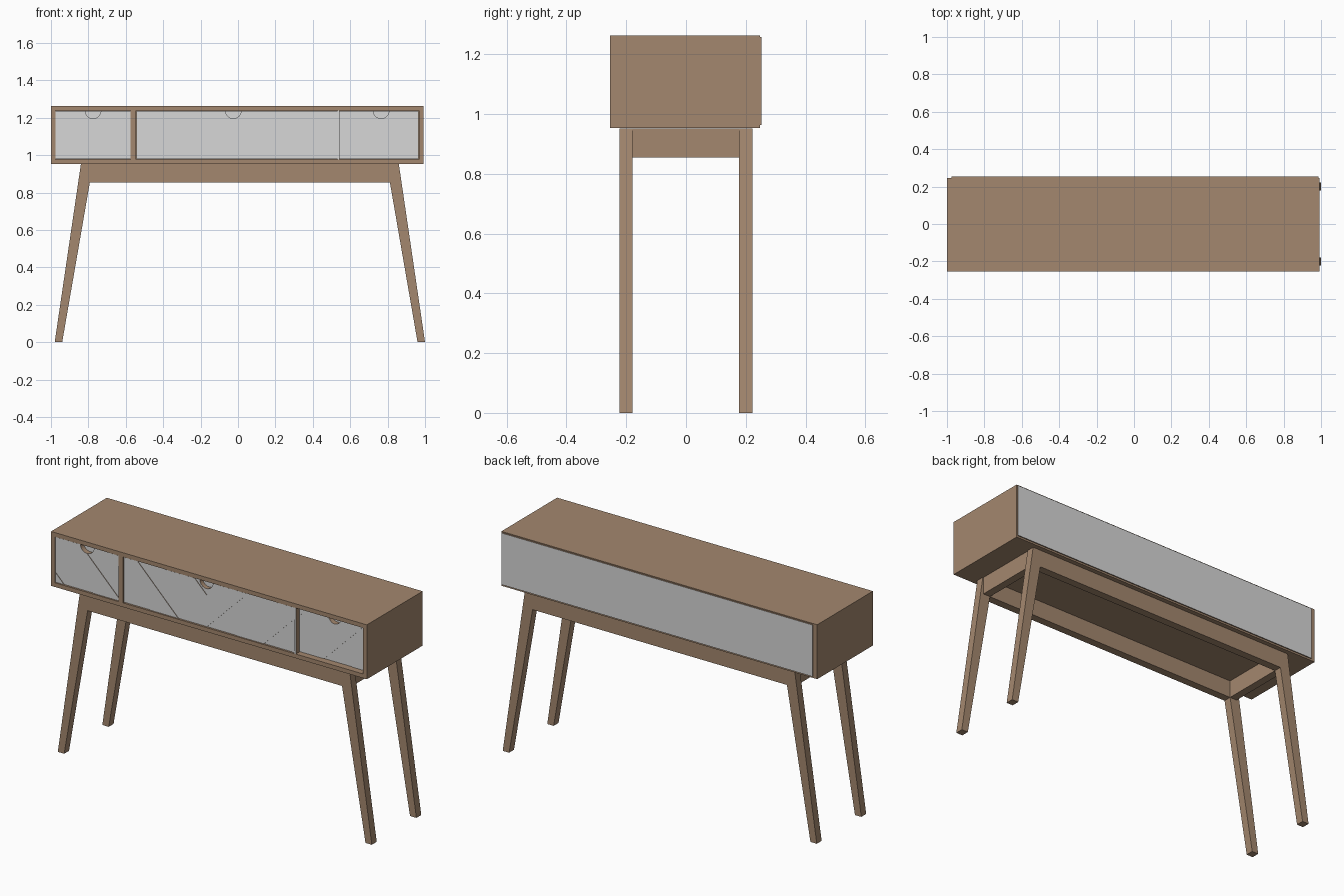
import bpy, bmesh
from mathutils import Vector

if "Cube" in bpy.data.objects:
    bpy.data.objects.remove(bpy.data.objects["Cube"], do_unlink=True)


def make_material(name, rgb):
    mat = bpy.data.materials.new(name)
    mat.use_nodes = True
    mat.diffuse_color = (*rgb, 1)
    mat.node_tree.nodes["Principled BSDF"].inputs["Base Color"].default_value = (*rgb, 1)
    return mat


wood = make_material("warm wood", (0.37, 0.245, 0.158))
grey = make_material("light grey", (0.68, 0.68, 0.68))


def add_object(name, bm, *mats):
    bmesh.ops.recalc_face_normals(bm, faces=bm.faces)
    mesh = bpy.data.meshes.new(name)
    bm.to_mesh(mesh)
    bm.free()
    for mat in mats:
        mesh.materials.append(mat)
    obj = bpy.data.objects.new(name, mesh)
    bpy.context.collection.objects.link(obj)
    return obj


def box_bm(lo, hi):
    bm = bmesh.new()
    bmesh.ops.create_cube(bm, size=1)
    lo, hi = Vector(lo), Vector(hi)
    for v in bm.verts:
        v.co = (lo + hi) / 2 + v.co * (hi - lo)
    return bm


def front_faces(bm):
    bm.normal_update()
    return [f for f in bm.faces if f.normal.y < -0.9]


def push_faces(bm, faces, dy, keep=False):
    """Extrude faces along y, dropping the faces they started from."""
    ext = bmesh.ops.extrude_face_region(bm, geom=faces, use_keep_orig=True)
    moved = [g for g in ext["geom"] if isinstance(g, bmesh.types.BMVert)]
    bmesh.ops.translate(bm, vec=(0, dy, 0), verts=moved)
    if not keep:
        bmesh.ops.delete(bm, geom=faces, context="FACES")


def paint_facing(obj, sign):
    """Grey on faces looking along sign * y, wood on the edges."""
    for poly in obj.data.polygons:
        poly.material_index = int(poly.normal.y * sign > 0.9)


def prism(name, outline, y0, y1, mat):
    """Extrude an x-z outline from y0 to y1."""
    bm = bmesh.new()
    face = bm.faces.new([bm.verts.new((x, y0, z)) for x, z in outline])
    push_faces(bm, [face], y1 - y0, keep=True)
    return add_object(name, bm, mat)


# Case: a box with an inset front opening that is pushed back
FRONT, BACK, BOTTOM, TOP, BOARD = -0.255, 0.247, 0.953, 1.263, 0.024
bm = box_bm((-1, FRONT, BOTTOM), (0.991, BACK, TOP))
opening = front_faces(bm)
bmesh.ops.inset_region(bm, faces=opening, thickness=BOARD,
                       use_boundary=True, use_even_offset=True)
push_faces(bm, opening, 0.48)
add_object("case", bm, wood)

# Back panel
panel = add_object("back_panel", box_bm((-0.975, BACK, 0.963), (0.987, 0.253, 1.257)), wood, grey)
paint_facing(panel, 1)

# Dividers between the drawers
for side, x0, x1 in (("right", -0.575, -0.545), ("left", 0.533, 0.543)):
    divider = add_object(side + "_divider", box_bm((x0, FRONT, BOTTOM + BOARD),
                                                   (x1, 0.22, TOP - BOARD)), wood, grey)
    if side == "left":
        paint_facing(divider, -1)

# Drawers: slanted slats meeting in a V, with a half-round finger notch
MID, SLAT = -0.02, 0.18
Z0, Z1 = BOTTOM + BOARD + 0.003, TOP - BOARD - 0.002


def slant(point):
    return abs(point.x - MID) - (point.z - Z0)


def drawer(name, x0, x1, y, notch_x):
    bm = box_bm((x0, y, Z0), (x1, 0.2, Z1))
    if x0 < MID < x1:
        bmesh.ops.bisect_plane(bm, geom=bm.verts[:] + bm.edges[:] + bm.faces[:],
                               plane_co=(MID, 0, 0), plane_no=(1, 0, 0))
    # Cut the slat lines, mirrored about the middle
    for sign in (-1, 1):
        for k in range(-1, 6):
            faces = [f for f in bm.faces if f.calc_center_median().x * sign > MID * sign]
            edges = {e for f in faces for e in f.edges}
            verts = {v for f in faces for v in f.verts}
            bmesh.ops.bisect_plane(bm, geom=faces + list(edges) + list(verts),
                                   plane_co=(MID + sign * k * SLAT, 0, Z0),
                                   plane_no=(1, 0, -sign))
    # Raise every second slat
    raised = [f for f in front_faces(bm)
              if int(slant(f.calc_center_median()) // SLAT) % 2]
    push_faces(bm, raised, -0.003)
    body = add_object(name, bm, wood, grey)

    # Finger notch
    bpy.ops.mesh.primitive_cylinder_add(vertices=32, radius=0.042, depth=0.08,
                                        location=(notch_x, y - 0.015, Z1 + 0.001),
                                        rotation=(1.5707963, 0, 0))
    cutter = bpy.context.object
    cut = body.modifiers.new("notch", "BOOLEAN")
    cut.operation, cut.solver, cut.object = "DIFFERENCE", "EXACT", cutter
    bpy.context.view_layer.update()
    result = body.evaluated_get(bpy.context.evaluated_depsgraph_get())
    mesh = bpy.data.meshes.new_from_object(result)
    body.modifiers.clear()
    body.data = mesh
    bpy.data.objects.remove(cutter, do_unlink=True)
    mesh.materials.clear()
    mesh.materials.append(wood)
    mesh.materials.append(grey)
    paint_facing(body, -1)


drawer("right_drawer", -0.975, -0.576, FRONT + 0.006, -0.775)
drawer("middle_drawer", -0.543, 0.532, FRONT + 0.006, -0.025)
drawer("left_drawer", 0.544, 0.966, FRONT + 0.034, 0.765)

# Stand: two splayed frames joined by side rails
CX, RAIL_TOP, RAIL_LOW = 0.01, 0.952, 0.855
half = [(0.85, RAIL_TOP), (0.99, 0), (0.95, 0), (0.802, RAIL_LOW)]
outline = [(CX + x, z) for x, z in half] + [(CX - x, z) for x, z in reversed(half)]
prism("front_leg_frame", outline, -0.223, -0.179, wood)
prism("back_leg_frame", outline, 0.178, 0.222, wood)
rail = [(0.802, RAIL_LOW), (0.846, RAIL_LOW), (0.846, RAIL_TOP), (0.802, RAIL_TOP)]
for side, sign in (("left", 1), ("right", -1)):
    prism(side + "_side_rail", [(CX + sign * x, z) for x, z in rail], -0.179, 0.178, wood)
